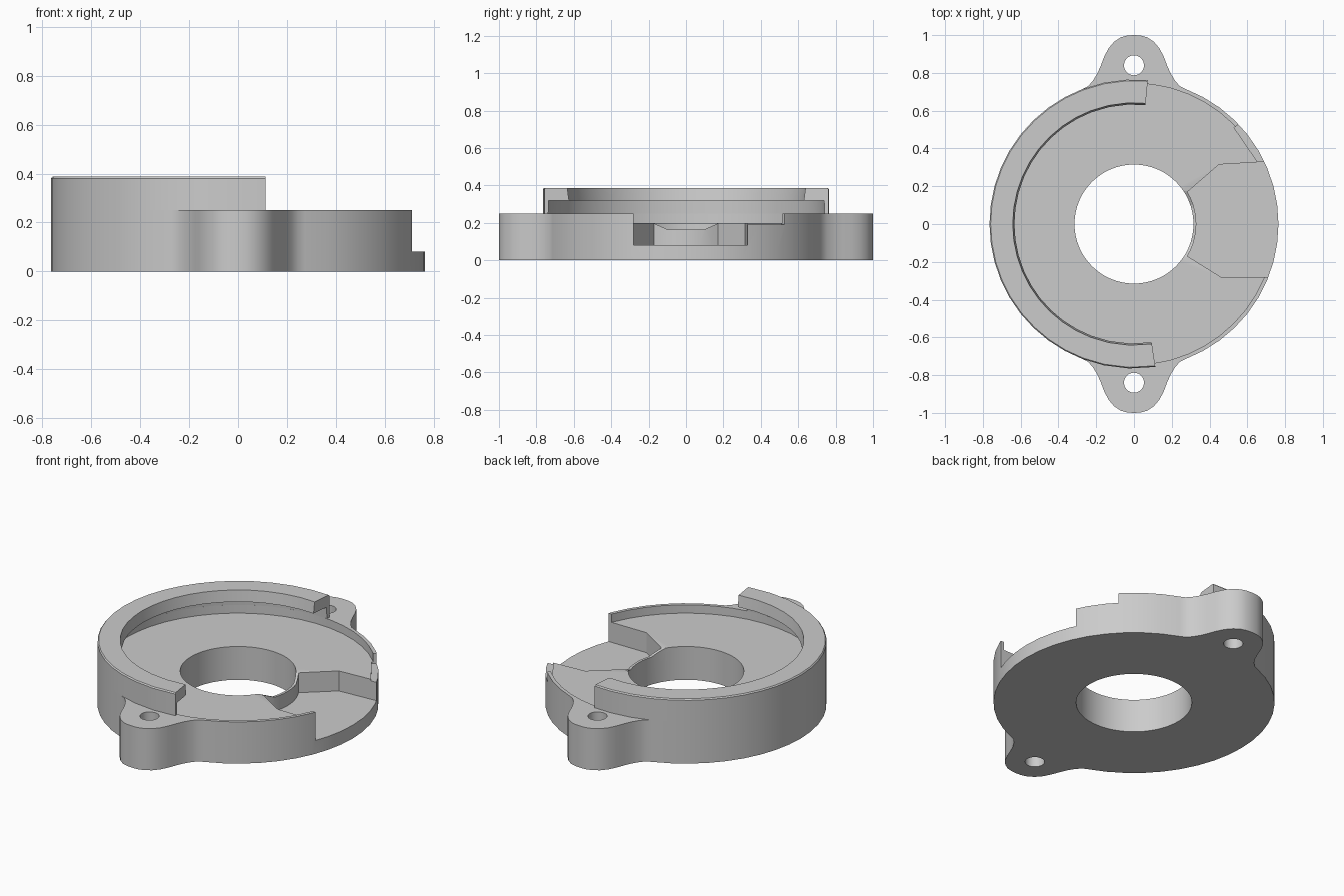
import bpy, bmesh, math

if "Cube" in bpy.data.objects:
    bpy.data.objects.remove(bpy.data.objects["Cube"])

grey = bpy.data.materials.new("plain_grey")
grey.diffuse_color = (0.6, 0.6, 0.6, 1)
grey.use_nodes = True
grey.node_tree.nodes["Principled BSDF"].inputs["Base Color"].default_value = grey.diffuse_color


def polar(r, deg):
    a = math.radians(deg)
    return (r * math.cos(a), r * math.sin(a))


def circle(r, n, cx=0.0, cy=0.0):
    return [(cx + x, cy + y) for x, y in (polar(r, 360 * i / n) for i in range(n))]


def make_object(name, bm):
    bmesh.ops.recalc_face_normals(bm, faces=bm.faces)
    mesh = bpy.data.meshes.new(name)
    bm.to_mesh(mesh)
    bm.free()
    mesh.materials.append(grey)
    ob = bpy.data.objects.new(name, mesh)
    bpy.context.collection.objects.link(ob)
    return ob


def prism(name, outline, lo, hi, axis="z"):
    """Extrude a closed outline along z (points are x, y) or x (points are y, z)."""
    bm = bmesh.new()
    place = (lambda p, h: (p[0], p[1], h)) if axis == "z" else (lambda p, h: (h, p[0], p[1]))
    low = [bm.verts.new(place(p, lo)) for p in outline]
    top = [bm.verts.new(place(p, hi)) for p in outline]
    bm.faces.new(low)
    bm.faces.new(top)
    for i in range(len(outline)):
        j = (i + 1) % len(outline)
        bm.faces.new((low[i], low[j], top[j], top[i]))
    return make_object(name, bm)


def swept_profile(name, profile, angles):
    """Sweep a closed (radius, z) profile through the given angles, with end caps."""
    bm = bmesh.new()
    rows = [[bm.verts.new((*polar(r, a), z)) for r, z in profile] for a in angles]
    n = len(profile)
    for a, b in zip(rows, rows[1:]):
        for i in range(n):
            j = (i + 1) % n
            bm.faces.new((a[i], a[j], b[j], b[i]))
    bm.faces.new(rows[0])
    bm.faces.new(rows[-1])
    return make_object(name, bm)


def smooth(ob):
    bpy.ops.object.select_all(action="DESELECT")
    ob.select_set(True)
    bpy.context.view_layer.objects.active = ob
    bpy.ops.object.shade_smooth_by_angle(angle=math.radians(30))


# Plate outline: two side arcs joined by the mounting ears
R = 0.765
right_arc = [polar(R, -69 + 138 * i / 18) for i in range(19)]
ear = [(0.245, 0.728), (0.22, 0.755), (0.195, 0.795), (0.175, 0.84), (0.158, 0.885),
       (0.135, 0.93), (0.105, 0.965), (0.07, 0.988), (0.035, 0.998)]
back_ear = ear + [(0, 1.0)] + [(-x, y) for x, y in reversed(ear)]
half = right_arc + back_ear
plate = prism("base_plate", half + [(-x, -y) for x, y in half], 0, 0.25)

# Cutters: pocket, centre bore, ear holes, side channel, collar dip, low wall
channel = [polar(0.33, -31 + 62 * i / 10) for i in range(11)] + [
    (0.45, 0.315), (0.70, 0.33), (0.9, 0.33), (0.9, -0.28), (0.70, -0.28), (0.46, -0.28)]
cutters = [
    prism("pocket_cutter", circle(0.745, 48), 0.2, 0.6),
    prism("bore_cutter", circle(0.315, 64), -0.1, 0.6),
    prism("back_hole_cutter", circle(0.053, 24, 0, 0.84), -0.1, 0.6),
    prism("front_hole_cutter", circle(0.053, 24, 0, -0.84), -0.1, 0.6),
    prism("channel_cutter", channel, 0.08, 0.6),
    prism("collar_cutter", [(-0.2, 0.21), (-0.1, 0.165), (0.1, 0.165), (0.2, 0.21)],
          0.2, 0.38, "x"),
    prism("low_wall_cutter", [(0.66, 0.32), (0.9, 0.32), (0.68, 0.62), (0.53, 0.51)],
          0.19, 0.6),
]
for cutter in cutters:
    cutter.hide_render = True
    mod = plate.modifiers.new(cutter.name, "BOOLEAN")
    mod.operation = "DIFFERENCE"
    mod.solver = "EXACT"
    mod.object = cutter

# Bake the cuts, then drop the cutters
deps = bpy.context.evaluated_depsgraph_get()
cut_mesh = bpy.data.meshes.new_from_object(plate.evaluated_get(deps))
plate.modifiers.clear()
plate.data = cut_mesh
for cutter in cutters:
    bpy.data.objects.remove(cutter, do_unlink=True)

# Raised half rim with an inward overhanging lip
rim_angles = [84.5, 93, 102] + [111 + 138 * i / 18 for i in range(19)] + [258, 268, 278.5]
rim_profile = [(R, 0.25), (R, 0.38), (R - 0.006, 0.387), (0.642, 0.387),
               (0.633, 0.32), (0.742, 0.32), (0.745, 0.25)]
rim = swept_profile("raised_rim", rim_profile, rim_angles)

for ob in (plate, rim):
    smooth(ob)
